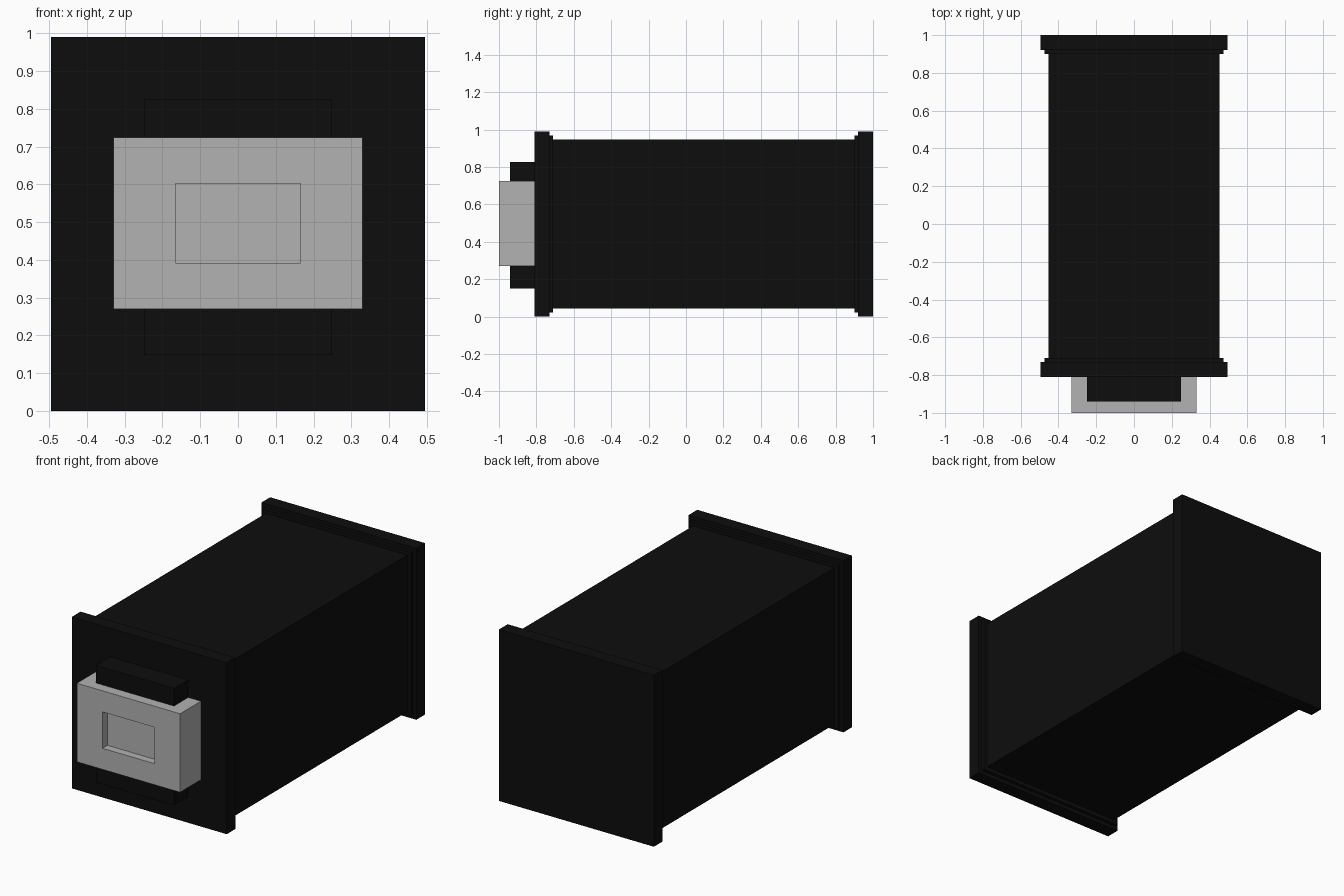
import bpy, bmesh

if "Cube" in bpy.data.objects:
    bpy.data.objects.remove(bpy.data.objects["Cube"])

ZC = 0.495  # height of the long axis


def material(name, v):
    m = bpy.data.materials.new(name)
    m.diffuse_color = (v, v, v, 1)
    m.use_nodes = True
    m.node_tree.nodes["Principled BSDF"].inputs["Base Color"].default_value = m.diffuse_color
    return m


def rect_loft(name, sections, mat):
    """Skin rectangles (y, half width, half height, centre z) in order, capped at both ends."""
    bm = bmesh.new()
    rings = [[bm.verts.new((sx * hw, y, zc + sz * hh))
              for sx, sz in ((-1, -1), (1, -1), (1, 1), (-1, 1))]
             for y, hw, hh, zc in sections]
    for a, b in zip(rings, rings[1:]):
        for i in range(4):
            j = (i + 1) % 4
            bm.faces.new((a[i], a[j], b[j], b[i]))
    bm.faces.new(rings[0][::-1])
    bm.faces.new(rings[-1])
    bmesh.ops.recalc_face_normals(bm, faces=bm.faces)
    me = bpy.data.meshes.new(name)
    bm.to_mesh(me)
    bm.free()
    me.materials.append(mat)
    ob = bpy.data.objects.new(name, me)
    bpy.context.collection.objects.link(ob)
    return ob


black = material("matte black", 0.004)
grey = material("light grey", 0.445)

# Casing with stepped flanges at both ends
RIM, STEP, BODY = 0.495, 0.474, 0.452
profile = [(-0.81, RIM), (-0.73, RIM), (-0.73, STEP), (-0.71, STEP), (-0.71, BODY),
           (0.90, BODY), (0.90, STEP), (0.92, STEP), (0.92, RIM), (1.0, RIM)]
rect_loft("casing", [(y, h, h, ZC) for y, h in profile], black)

# Upright clamp block behind the grey housing
rect_loft("clamp_block", [(-0.94, 0.249, 0.338, 0.488), (-0.81, 0.249, 0.338, 0.488)], black)

# Grey housing with a recessed window in its front
rect_loft("front_housing", [(-0.955, 0.166, 0.105, 0.497), (-1.0, 0.166, 0.105, 0.497),
                            (-1.0, 0.33, 0.227, 0.497), (-0.81, 0.33, 0.227, 0.497)], grey)
